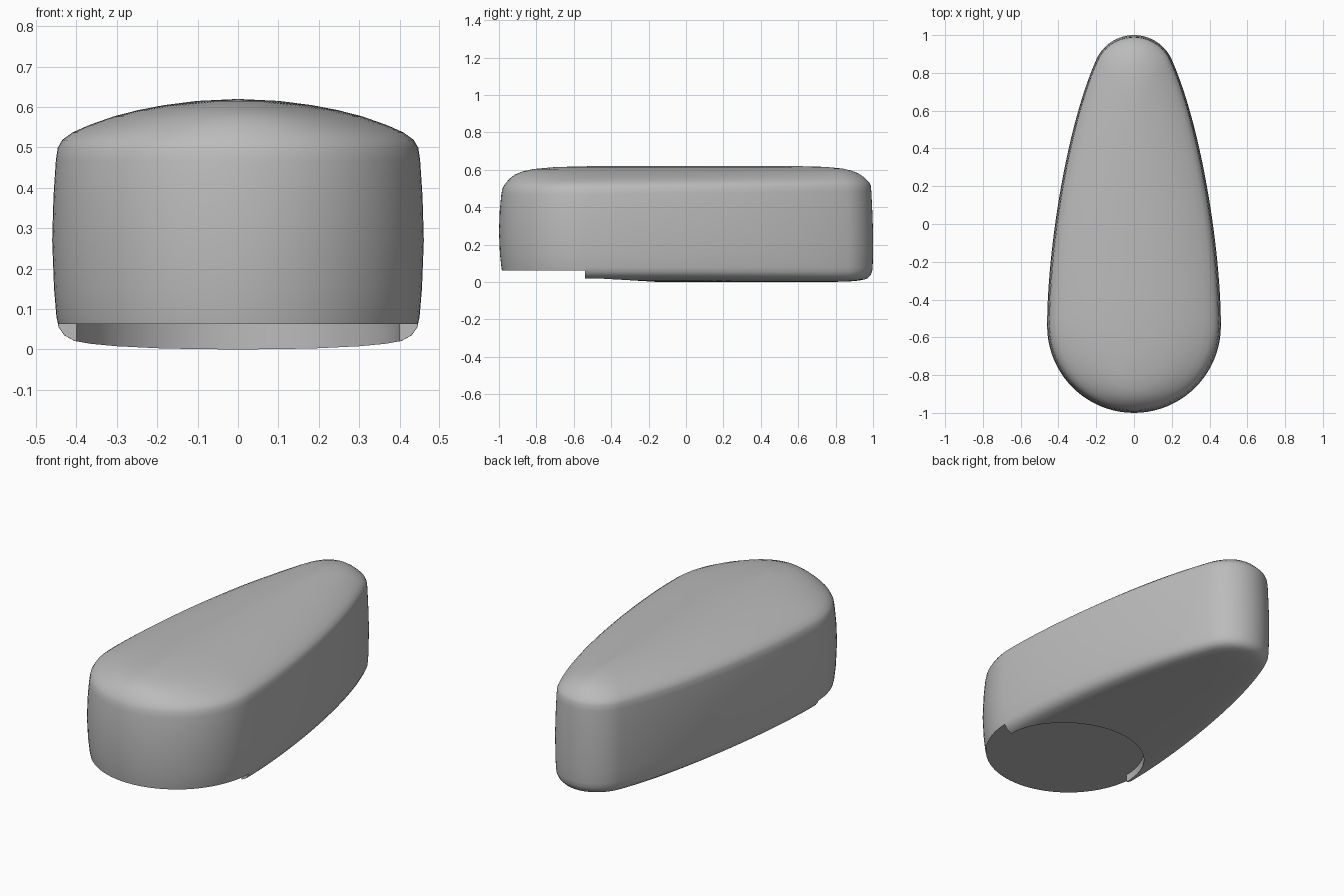
import bpy, bmesh
from math import sin, cos, pi, radians
from mathutils import Vector
from mathutils.geometry import interpolate_bezier

if "Cube" in bpy.data.objects:
    bpy.data.objects.remove(bpy.data.objects["Cube"])

grey = bpy.data.materials.new("plain grey")
grey.use_nodes = True
colour = (0.5, 0.5, 0.5, 1)
grey.diffuse_color = colour
grey.node_tree.nodes["Principled BSDF"].inputs["Base Color"].default_value = colour


def make_object(name, bm):
    bmesh.ops.recalc_face_normals(bm, faces=bm.faces)
    mesh = bpy.data.meshes.new(name)
    bm.to_mesh(mesh)
    bm.free()
    mesh.materials.append(grey)
    obj = bpy.data.objects.new(name, mesh)
    bpy.context.collection.objects.link(obj)
    return obj


# Teardrop outline: wide round front, tapering side, small round back
def arc(cy, r, start, end, n):
    angles = [radians(start + (end - start) * i / n) for i in range(n + 1)]
    return [Vector((r * cos(a), cy + r * sin(a))) for a in angles]


side = interpolate_bezier(Vector((0.46, -0.54, 0)), Vector((0.46, -0.15, 0)),
                          Vector((0.36, 0.51, 0)), Vector((0.2, 0.87, 0)), 28)
half = arc(-0.54, 0.46, -90, 0, 20)
half += [v.to_2d() for v in side[1:]]
half += arc(0.781, 0.219, 24, 90, 14)[1:]
half[0].x = half[-1].x = 0
outline = half + [Vector((-p.x, p.y)) for p in half[-2:0:-1]]

# Rings from bottom to top: width factor, front inset, back inset, height
rings = [
    (0, 0.5, 0.4, 0), (0.25, 0.28, 0.22, 0.001), (0.45, 0.16, 0.13, 0.003),
    (0.67, 0.09, 0.075, 0.008), (0.8, 0.055, 0.045, 0.014), (0.88, 0.038, 0.028, 0.021),
    (0.935, 0.025, 0.014, 0.035), (0.965, 0.017, 0.005, 0.055), (0.977, 0.013, 0.002, 0.08),
    (0.99, 0.005, 0, 0.15), (1, 0, 0, 0.27), (0.993, 0.004, 0.004, 0.38),
    (0.98, 0.012, 0.009, 0.465), (0.97, 0.017, 0.012, 0.495), (0.945, 0.026, 0.02, 0.515),
    (0.89, 0.04, 0.035, 0.534), (0.8, 0.057, 0.052, 0.553), (0.67, 0.085, 0.08, 0.575),
    (0.54, 0.125, 0.115, 0.591), (0.4, 0.18, 0.16, 0.604), (0.22, 0.3, 0.25, 0.615),
    (0, 0.5, 0.4, 0.62),
]

# Body: stack of inset outlines, the rim rising slightly to the back
bm = bmesh.new()
loops = []
for f, front, back, z in rings:
    lift = 0.16 * min(0.62 - z, 0.125) if z > 0.4 else 0
    loops.append([bm.verts.new((p.x * f, -1 + front + (p.y + 1) * (2 - front - back) / 2,
                                z + lift * (p.y + 1) / 2)) for p in outline])
n = len(outline)
for a, b in zip(loops, loops[1:]):
    for i in range(n):
        j = (i + 1) % n
        bm.faces.new((a[i], a[j], b[j], b[i]))
bmesh.ops.remove_doubles(bm, verts=bm.verts, dist=0.00001)
body = make_object("teardrop_body", bm)

# Round recess under the front, open towards the front
bm = bmesh.new()
plan = arc(-0.54, 0.4, 0, 180, 48)
plan += [Vector(p) for p in ((-0.6, -0.54), (-0.6, -1.2), (0.6, -1.2), (0.6, -0.54))]
base = bm.faces.new([bm.verts.new((p.x, p.y, -0.1)) for p in plan])
top = bmesh.ops.extrude_face_region(bm, geom=[base])["geom"]
bmesh.ops.translate(bm, vec=(0, 0, 0.163),
                    verts=[v for v in top if isinstance(v, bmesh.types.BMVert)])
cutter = make_object("recess_cutter", bm)
cutter.hide_render = True

cut = body.modifiers.new("recess", "BOOLEAN")
cut.operation = "DIFFERENCE"
cut.solver = "EXACT"
cut.object = cutter
bpy.ops.object.select_all(action="DESELECT")
bpy.context.view_layer.objects.active = body
body.select_set(True)
bpy.ops.object.modifier_apply(modifier=cut.name)
bpy.data.objects.remove(cutter)
bpy.ops.object.shade_smooth_by_angle(angle=radians(35))
